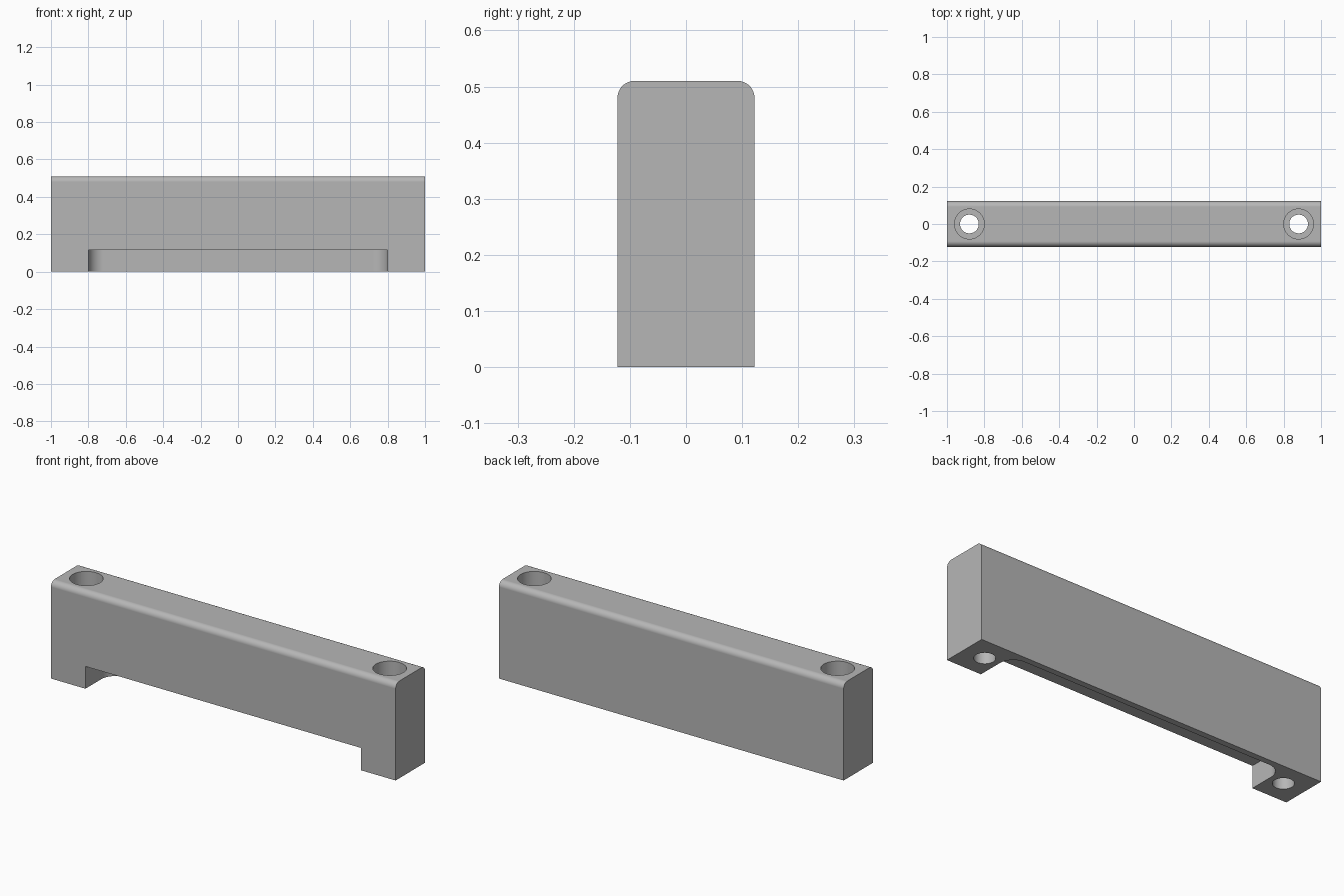
import bpy
import bmesh
import math

if "Cube" in bpy.data.objects:
    bpy.data.objects.remove(bpy.data.objects["Cube"])

# Overall dimensions
HALF_Y, HEIGHT, EDGE_R = 0.122, 0.51, 0.03
RECESS_X, RECESS_BACK, RECESS_TOP, RECESS_R = 0.8, 0.09, 0.117, 0.08
HOLE_X, HOLE_R, BORE_R, BORE_FLOOR = 0.88, 0.05, 0.08, 0.26

grey = bpy.data.materials.new("plain grey")
grey.use_nodes = True
grey.diffuse_color = (0.47, 0.47, 0.47, 1)
grey.node_tree.nodes["Principled BSDF"].inputs["Base Color"].default_value = (0.47, 0.47, 0.47, 1)


def arc(cx, cy, r, start, end, steps=12):
    angles = [math.radians(start + (end - start) * i / steps) for i in range(steps + 1)]
    return [(cx + r * math.cos(a), cy + r * math.sin(a)) for a in angles]


def prism(name, outline, place, direction):
    """Extrude a closed 2D outline; place turns a 2D point into a 3D one."""
    bm = bmesh.new()
    face = bm.faces.new([bm.verts.new(place(u, v)) for u, v in outline])
    ext = bmesh.ops.extrude_face_region(bm, geom=[face])
    moved = [g for g in ext["geom"] if isinstance(g, bmesh.types.BMVert)]
    bmesh.ops.translate(bm, verts=moved, vec=direction)
    bmesh.ops.recalc_face_normals(bm, faces=bm.faces)
    mesh = bpy.data.meshes.new(name)
    bm.to_mesh(mesh)
    bm.free()
    mesh.materials.append(grey)
    obj = bpy.data.objects.new(name, mesh)
    bpy.context.collection.objects.link(obj)
    return obj


def cut(target, cutter):
    cutter.hide_render = True
    bpy.context.view_layer.objects.active = target
    mod = target.modifiers.new("cut", "BOOLEAN")
    mod.operation = "DIFFERENCE"
    mod.solver = "EXACT"
    mod.object = cutter
    bpy.ops.object.modifier_apply(modifier=mod.name)
    bpy.data.objects.remove(cutter)


# Bar with rounded long top edges
y, z = HALF_Y - EDGE_R, HEIGHT - EDGE_R
section = [(-HALF_Y, 0), (HALF_Y, 0)] + arc(y, z, EDGE_R, 0, 90) + arc(-y, z, EDGE_R, 90, 180)
bar = prism("mounting_bar", section, lambda u, v: (-1, u, v), (2, 0, 0))

# Finger recess, open to the front and below, with rounded rear corners
x, y = RECESS_X - RECESS_R, RECESS_BACK - RECESS_R
plan = [(-RECESS_X, -0.3), (RECESS_X, -0.3)] + arc(x, y, RECESS_R, 0, 90) + arc(-x, y, RECESS_R, 90, 180)
cut(bar, prism("recess_cutter", plan, lambda u, v: (u, v, -0.1), (0, 0, RECESS_TOP + 0.1)))

# Screw holes with wide counterbores from the top
for side in (-1, 1):
    for radius, bottom in ((HOLE_R, -0.1), (BORE_R, BORE_FLOOR)):
        circle = arc(side * HOLE_X, 0, radius, 0, 360, 48)[:-1]
        cut(bar, prism("hole_cutter", circle, lambda u, v: (u, v, bottom), (0, 0, 0.6 - bottom)))

# Smooth curved walls, crisp edges, flat large faces
bpy.ops.object.select_all(action="DESELECT")
bar.select_set(True)
bpy.context.view_layer.objects.active = bar
bpy.ops.object.shade_smooth_by_angle(angle=math.radians(30))
weighted = bar.modifiers.new("flat faces", "WEIGHTED_NORMAL")
weighted.keep_sharp = True
